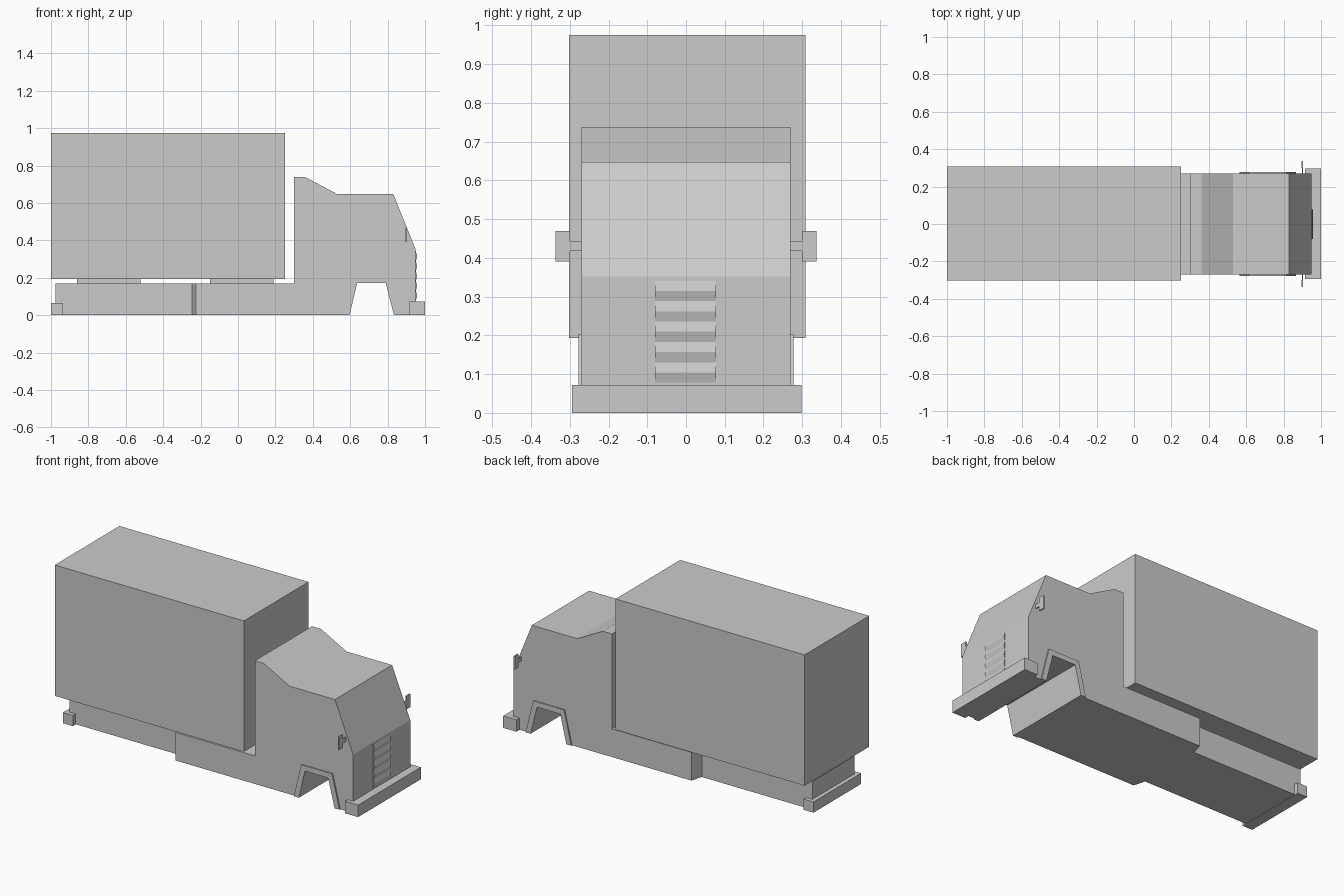
import bpy
import bmesh

cube = bpy.data.objects.get("Cube")
if cube:
    bpy.data.objects.remove(cube, do_unlink=True)

grey = bpy.data.materials.new("plain_grey")
grey.use_nodes = True
colour = (0.6, 0.6, 0.6, 1)
grey.diffuse_color = colour
grey.node_tree.nodes["Principled BSDF"].inputs["Base Color"].default_value = colour


def prism(name, profile, low, high, axis="y"):
    """Extrude an outline: (x, z) along y, or (x, y) along z."""
    bm = bmesh.new()
    if axis == "y":
        start = [(a, low, b) for a, b in profile]
        shift = (0, high - low, 0)
    else:
        start = [(a, b, low) for a, b in profile]
        shift = (0, 0, high - low)
    face = bm.faces.new([bm.verts.new(p) for p in start])
    out = bmesh.ops.extrude_face_region(bm, geom=[face], use_keep_orig=True)
    moved = [g for g in out["geom"] if isinstance(g, bmesh.types.BMVert)]
    bmesh.ops.translate(bm, verts=moved, vec=shift)
    bmesh.ops.recalc_face_normals(bm, faces=bm.faces[:])
    mesh = bpy.data.meshes.new(name)
    bm.to_mesh(mesh)
    bm.free()
    mesh.materials.append(grey)
    obj = bpy.data.objects.new(name, mesh)
    bpy.context.collection.objects.link(obj)
    return obj


def box(name, x, y, z):
    outline = [(x[0], z[0]), (x[1], z[0]), (x[1], z[1]), (x[0], z[1])]
    return prism(name, outline, *y)


# Cargo body and the blocks that carry it
box("cargo_box", (-1, 0.25), (-0.302, 0.308), (0.193, 0.975))
box("rear_spacer", (-0.86, -0.52), (-0.16, 0.16), (0.17, 0.194))
box("front_spacer", (-0.15, 0.19), (-0.16, 0.16), (0.17, 0.194))

# Chassis, widening behind the cab
side = [(-0.975, 0.2), (-0.245, 0.2), (-0.225, 0.27), (0.3, 0.27)]
plan = side + [(x, -y) for x, y in reversed(side)]
prism("chassis", plan, 0.002, 0.17, "z")

# Cab with a wheel arch cut right through
arch = [(0.597, 0.002), (0.637, 0.172), (0.79, 0.172), (0.833, 0.002)]
cab = [(0.3, 0.002)] + arch + [
    (0.95, 0.002), (0.95, 0.352), (0.83, 0.648),
    (0.53, 0.648), (0.36, 0.738), (0.3, 0.738)]
prism("cab", cab, -0.27, 0.27)

# Raised wheel arch trims and mirrors on both sides
trim = arch + [(0.866, 0.002), (0.816, 0.203), (0.612, 0.203), (0.564, 0.002)]
for name, s in (("left", 1), ("right", -1)):
    prism(name + "_arch_trim", trim, *sorted((s * 0.268, s * 0.278)))
    box(name + "_mirror_arm", (0.897, 0.903), sorted((s * 0.26, s * 0.302)), (0.418, 0.442))
    box(name + "_mirror", (0.896, 0.904), sorted((s * 0.3, s * 0.337)), (0.391, 0.47))

# Ridged grille
ridges = [(0.94, 0.078)]
step = 0.0263
for i in range(11):
    ridges.append((0.951 if i % 2 == 0 else 0.958, 0.078 + i * step))
ridges.append((0.94, 0.341))
prism("grille", ridges, -0.08, 0.078)

# Bumpers
box("front_bumper", (0.913, 1), (-0.294, 0.298), (0, 0.072))
box("rear_bumper", (-1, -0.935), (-0.225, 0.225), (0, 0.064))
